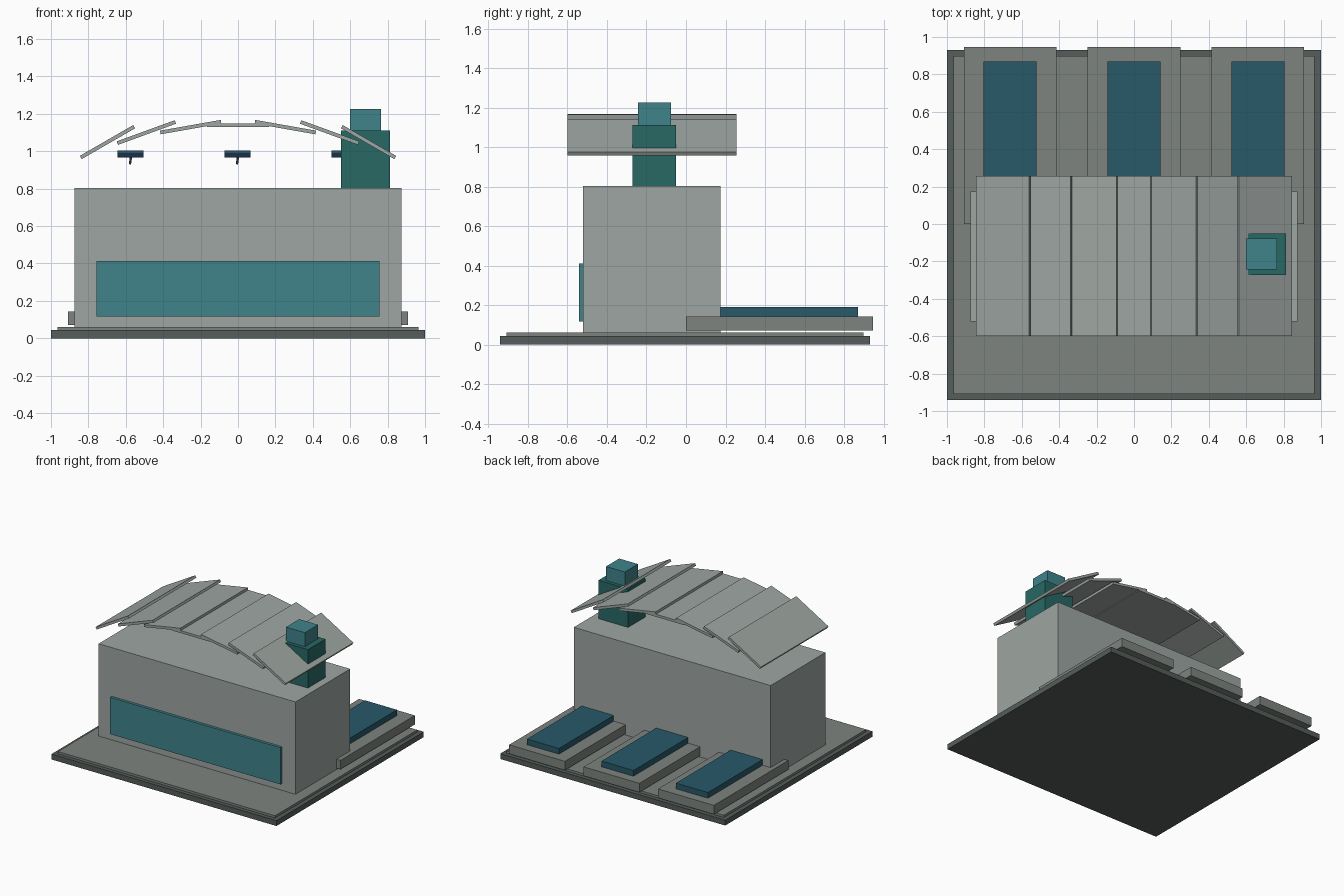
import bpy
from math import radians

if "Cube" in bpy.data.objects:
    bpy.data.objects.remove(bpy.data.objects["Cube"])


def material(name, r, g, b):
    m = bpy.data.materials.new(name)
    m.diffuse_color = (r, g, b, 1)
    m.use_nodes = True
    m.node_tree.nodes["Principled BSDF"].inputs["Base Color"].default_value = m.diffuse_color
    return m


DARK = material("dark_grey", 0.09, 0.11, 0.10)
GREY = material("mid_grey", 0.21, 0.23, 0.21)
PALE = material("pale_grey", 0.34, 0.38, 0.36)
TEAL = material("teal", 0.05, 0.23, 0.26)
GREEN = material("deep_green", 0.02, 0.14, 0.13)
BLUE = material("panel_blue", 0.02, 0.10, 0.14)
NAVY = material("navy", 0.01, 0.03, 0.06)


def box(name, x, y, z, mat, tilt=0):
    """Box spanning the given (min, max) ranges, tilted in degrees about y."""
    spans = (x, y, z)
    bpy.ops.mesh.primitive_cube_add(size=1, location=[(a + b) / 2 for a, b in spans])
    ob = bpy.context.object
    ob.name = name
    ob.scale = [b - a for a, b in spans]
    ob.rotation_euler.y = radians(tilt)
    ob.data.materials.append(mat)
    return ob


# Stepped base and main hall
box("base_slab", (-1, 1), (-0.94, 0.93), (0, 0.043), DARK)
box("floor_plate", (-0.965, 0.965), (-0.908, 0.898), (0.043, 0.061), GREY)
box("hall_body", (-0.875, 0.875), (-0.52, 0.175), (0.06, 0.803), PALE)
box("front_window", (-0.757, 0.757), (-0.542, -0.51), (0.117, 0.412), TEAL)

# Rear landing pads with raised blue panels
for i, cx in enumerate((-0.662, 0, 0.662), 1):
    box(f"pad_{i}", (cx - 0.248, cx + 0.248), (0, 0.946), (0.072, 0.144), GREY)
    box(f"pad_panel_{i}", (cx - 0.142, cx + 0.142), (0.075, 0.87), (0.144, 0.19), BLUE)

# Arched roof of overlapping slats
slats = [(0, 1.139, 0), (0.253, 1.129, 10), (0.49, 1.1, 20), (0.698, 1.049, 30)]
for i, (cx, cz, tilt) in enumerate(slats):
    for side in ((1,) if cx == 0 else (-1, 1)):
        c = cx * side
        box(f"roof_slat_{i}", (c - 0.165, c + 0.165), (-0.6, 0.256),
            (cz - 0.01, cz + 0.01), PALE, tilt * side)

# Small hanging units under the roof
for i, cx in enumerate((-0.575, -0.003, 0.57), 1):
    box(f"hanging_unit_{i}", (cx - 0.07, cx + 0.07), (-0.23, -0.1), (0.967, 0.99), NAVY)
    box(f"hanging_unit_top_{i}", (cx - 0.07, cx + 0.07), (-0.23, -0.1), (0.99, 1.004), BLUE)
    box(f"hook_{i}", (cx - 0.006, cx + 0.006), (-0.171, -0.159), (0.93, 0.97), NAVY, 8)

# Roof tower
box("tower", (0.55, 0.812), (-0.272, -0.05), (0.803, 1.112), GREEN)
box("tower_cap", (0.598, 0.765), (-0.244, -0.077), (1.112, 1.225), TEAL)
